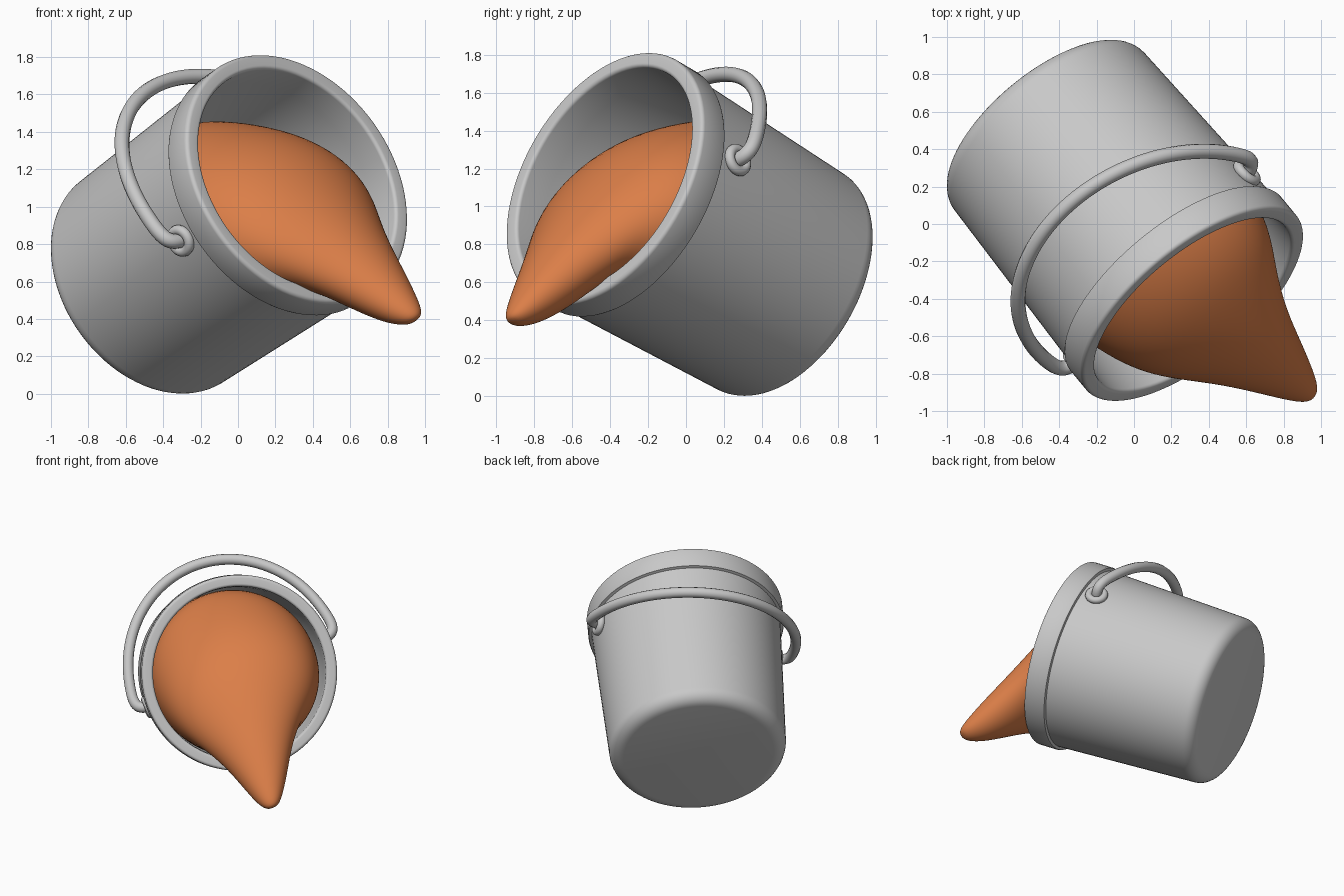
import bpy, bmesh, math
from mathutils import Vector, Matrix

if "Cube" in bpy.data.objects:
    bpy.data.objects.remove(bpy.data.objects["Cube"])

# Bucket frame: u = handle pivot direction, w = upward side, a = bucket axis
a = Vector((0.582, -0.702, 0.412)).normalized()
u = Vector((0.64, 0.708, 0.30))
u = (u - a * u.dot(a)).normalized()
w = a.cross(u)
base = Vector((-0.503, 0.556, 0.57))
FRAME = Matrix((u, w, a)).transposed().to_4x4()
FRAME.translation = base


def material(name, rgb):
    m = bpy.data.materials.new(name)
    m.diffuse_color = (*rgb, 1)
    m.use_nodes = True
    m.node_tree.nodes["Principled BSDF"].inputs["Base Color"].default_value = m.diffuse_color
    return m


grey = material("grey_metal", (0.58, 0.58, 0.58))
orange = material("orange_liquid", (0.71, 0.21, 0.065))


def finish(name, bm, mat, angle=35):
    bmesh.ops.recalc_face_normals(bm, faces=bm.faces)
    me = bpy.data.meshes.new(name)
    bm.to_mesh(me)
    bm.free()
    ob = bpy.data.objects.new(name, me)
    bpy.context.collection.objects.link(ob)
    me.materials.append(mat)
    ob.matrix_world = FRAME
    bpy.ops.object.select_all(action='DESELECT')
    ob.select_set(True)
    bpy.context.view_layer.objects.active = ob
    bpy.ops.object.shade_smooth_by_angle(angle=math.radians(angle))
    return ob


def loft(rings):
    bm = bmesh.new()
    loops = [[bm.verts.new(p) for p in r] for r in rings]
    n = len(rings[0])
    for A, B in zip(loops, loops[1:]):
        for i in range(n):
            j = (i + 1) % n
            bm.faces.new((A[i], A[j], B[j], B[i]))
    bm.faces.new(loops[0])
    bm.faces.new(loops[-1])
    return bm


def arc(cr, cz, r, d0, d1, n=6):
    return [(cr + r * math.cos(math.radians(d0 + (d1 - d0) * i / n)),
             cz + r * math.sin(math.radians(d0 + (d1 - d0) * i / n))) for i in range(n + 1)]


# Bucket: lathed profile with rounded base, collar and thick lip
profile = [(0.02, 0)] + arc(0.56, 0.10, 0.10, -90, 0, 8)
profile += [(0.704, 1.235), (0.725, 1.24), (0.73, 1.25)]
profile += arc(0.708, 1.39, 0.022, 0, 90) + arc(0.665, 1.392, 0.02, 90, 180)
profile += [(0.638, 1.24), (0.60, 0.14), (0.57, 0.08), (0.02, 0.08)]
N = 96
rings = [[(r * math.cos(2 * math.pi * i / N), r * math.sin(2 * math.pi * i / N), z)
          for i in range(N)] for r, z in profile]
finish("bucket", loft(rings), grey)

# Liquid: sections (upper w, upper t, lower w, lower t, centre u, half width)
sections = [
    (0.58, 0.10, -0.58, 0.10, 0, 0.58),
    (0.602, 0.40, -0.602, 0.40, 0, 0.602),
    (0.622, 0.74, -0.624, 0.85, 0, 0.622),
    (0.59, 0.86, -0.626, 1.00, 0, 0.624),
    (0.47, 1.06, -0.62, 1.12, 0, 0.605),
    (0.32, 1.27, -0.615, 1.21, -0.01, 0.565),
    (0.13, 1.44, -0.61, 1.29, -0.03, 0.50),
    (-0.11, 1.56, -0.64, 1.37, -0.06, 0.40),
    (-0.42, 1.68, -0.74, 1.44, -0.09, 0.275),
    (-0.72, 1.78, -0.86, 1.54, -0.12, 0.18),
    (-0.90, 1.83, -0.96, 1.65, -0.145, 0.11),
    (-0.985, 1.845, -1.01, 1.74, -0.155, 0.06),
    (-1.01, 1.82, -1.015, 1.78, -0.157, 0.02),
]
K = 32
rings = []
for w1, t1, w0, t0, cu, hw in sections:
    ring = []
    for i in range(K):
        c, s = math.cos(2 * math.pi * i / K), math.sin(2 * math.pi * i / K)
        ring.append((cu + hw * c, (w1 + w0) / 2 + (w1 - w0) / 2 * s,
                     (t1 + t0) / 2 + (t1 - t0) / 2 * s))
    rings.append(ring)
liquid = finish("liquid", loft(rings), orange, 180)
sub = liquid.modifiers.new("smooth", 'SUBSURF')
sub.levels = sub.render_levels = 2

# Handle: swung-back bail whose ends turn in to the pivots
PIVOT_T = 1.12
lean = math.radians(17)
end = [(0.67, 0.0), (0.74, 0.0), (0.80, 0.03)]
bow = [(0.80 * math.cos(math.radians(d)), 0.89 * math.sin(math.radians(d)))
       for d in range(10, 171, 10)]
path = end + bow + [(-x, y) for x, y in reversed(end)]
cu = bpy.data.curves.new("handle", 'CURVE')
cu.dimensions = '3D'
cu.bevel_depth = 0.04
cu.bevel_resolution = 4
cu.use_fill_caps = True
sp = cu.splines.new('NURBS')
sp.points.add(len(path) - 1)
for p, (x, y) in zip(sp.points, path):
    p.co = (x, y * math.cos(lean), PIVOT_T - y * math.sin(lean), 1)
sp.use_endpoint_u = True
sp.order_u = 4
sp.resolution_u = 6
cu.materials.append(grey)
handle = bpy.data.objects.new("handle", cu)
bpy.context.collection.objects.link(handle)
handle.matrix_world = FRAME

# Pivot rings on both sides
for side, name in ((1, "pivot_ring_right"), (-1, "pivot_ring_left")):
    bm = bmesh.new()
    grid = []
    for i in range(32):
        p = 2 * math.pi * i / 32
        row = []
        for j in range(12):
            q = 2 * math.pi * j / 12
            r = 0.06 + 0.028 * math.cos(q)
            row.append(bm.verts.new((side * (0.712 + 0.028 * math.sin(q)),
                                     r * math.cos(p), PIVOT_T + r * math.sin(p))))
        grid.append(row)
    for i in range(32):
        for j in range(12):
            k, l = (i + 1) % 32, (j + 1) % 12
            bm.faces.new((grid[i][j], grid[k][j], grid[k][l], grid[i][l]))
    finish(name, bm, grey, 60)
